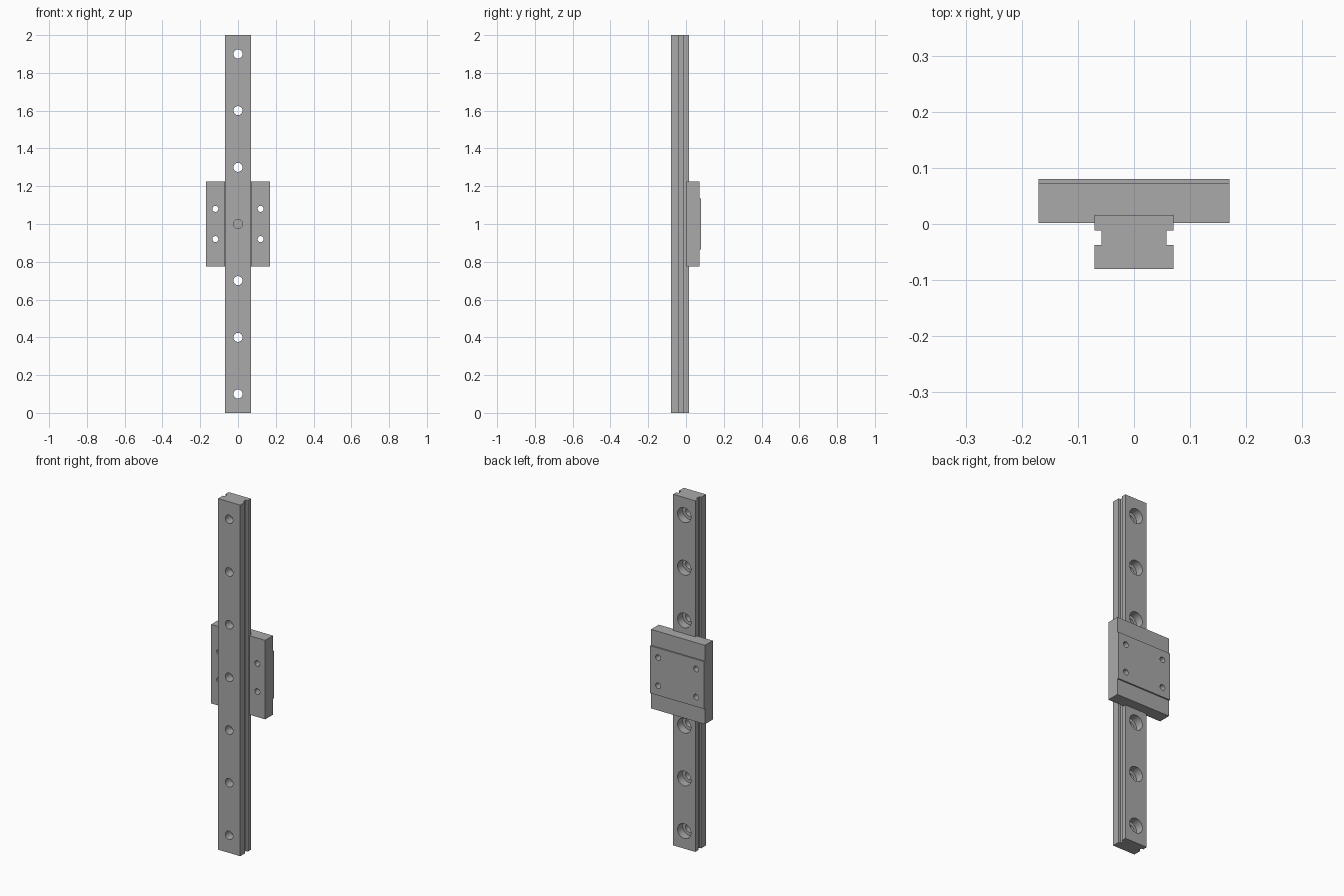
import bpy
import bmesh
import math
from mathutils import Matrix, Vector

if "Cube" in bpy.data.objects:
    bpy.data.objects.remove(bpy.data.objects["Cube"], do_unlink=True)

steel = bpy.data.materials.new("brushed steel grey")
steel.use_nodes = True
grey = (0.4, 0.4, 0.4, 1)
steel.diffuse_color = grey
steel.node_tree.nodes["Principled BSDF"].inputs["Base Color"].default_value = grey


def add_object(name, bm):
    bmesh.ops.recalc_face_normals(bm, faces=bm.faces)
    mesh = bpy.data.meshes.new(name)
    bm.to_mesh(mesh)
    bm.free()
    mesh.materials.append(steel)
    obj = bpy.data.objects.new(name, mesh)
    bpy.context.collection.objects.link(obj)
    return obj


def extrude_profile(name, points, direction):
    """Closed profile swept along a straight direction."""
    bm = bmesh.new()
    face = bm.faces.new([bm.verts.new(p) for p in points])
    swept = bmesh.ops.extrude_face_region(bm, geom=[face], use_keep_orig=True)
    verts = [v for v in swept["geom"] if isinstance(v, bmesh.types.BMVert)]
    bmesh.ops.translate(bm, verts=verts, vec=Vector(direction))
    return add_object(name, bm)


def drill(target, centres, radius, y_from, y_to):
    """Cut round holes along y at the given (x, z) centres."""
    bm = bmesh.new()
    for x, z in centres:
        place = Matrix.Translation((x, (y_from + y_to) / 2, z))
        bmesh.ops.create_cone(
            bm, cap_ends=True, segments=32, radius1=radius, radius2=radius,
            depth=y_to - y_from, matrix=place @ Matrix.Rotation(math.pi / 2, 4, "X"))
    cut(target, add_object("hole_cutter", bm))


def cut(target, cutter):
    cutter.hide_render = True
    mod = target.modifiers.new("cut", "BOOLEAN")
    mod.operation = "DIFFERENCE"
    mod.solver = "EXACT"
    mod.object = cutter
    bpy.context.view_layer.objects.active = target
    bpy.ops.object.modifier_apply(modifier=mod.name)
    bpy.data.objects.remove(cutter, do_unlink=True)


# Rail: one side of the grooved section, mirrored and swept upwards
RAIL_BACK = 0.016
half = [(0.07, -0.08), (0.07, -0.037), (0.058, -0.037),
        (0.058, -0.012), (0.07, -0.012), (0.07, RAIL_BACK)]
section = half + [(-x, y) for x, y in reversed(half)]
rail = extrude_profile("rail", [(x, y, 0) for x, y in section], (0, 0, 2))

# Counterbored mounting holes
mounts = [(0, 0.1 + 0.3 * i) for i in range(7)]
drill(rail, mounts, 0.024, -0.1, 0.05)
drill(rail, mounts, 0.042, RAIL_BACK - 0.046, 0.05)

# Carriage: end caps with a raised middle block, swept sideways
FRONT, CAP, BACK = 0.002, 0.072, 0.08
outline = [(FRONT, 0.775), (CAP, 0.775), (CAP, 0.865), (BACK, 0.865),
           (BACK, 1.135), (CAP, 1.135), (CAP, 1.225), (FRONT, 1.225)]
carriage = extrude_profile("carriage", [(-0.17, y, z) for y, z in outline], (0.34, 0, 0))

# Channel that seats the carriage on the rail
channel = [(-0.0705, -0.05, 0.5), (0.0705, -0.05, 0.5),
           (0.0705, RAIL_BACK + 0.0005, 0.5), (-0.0705, RAIL_BACK + 0.0005, 0.5)]
cut(carriage, extrude_profile("channel_cutter", channel, (0, 0, 1)))

# Carriage screw holes
drill(carriage, [(x, z) for x in (-0.12, 0.12) for z in (0.92, 1.08)], 0.016, -0.05, 0.12)

# Smooth bores, sharp edges
for obj in bpy.context.view_layer.objects:
    obj.select_set(obj in (rail, carriage))
bpy.context.view_layer.objects.active = rail
bpy.ops.object.shade_smooth_by_angle(angle=math.radians(30))
